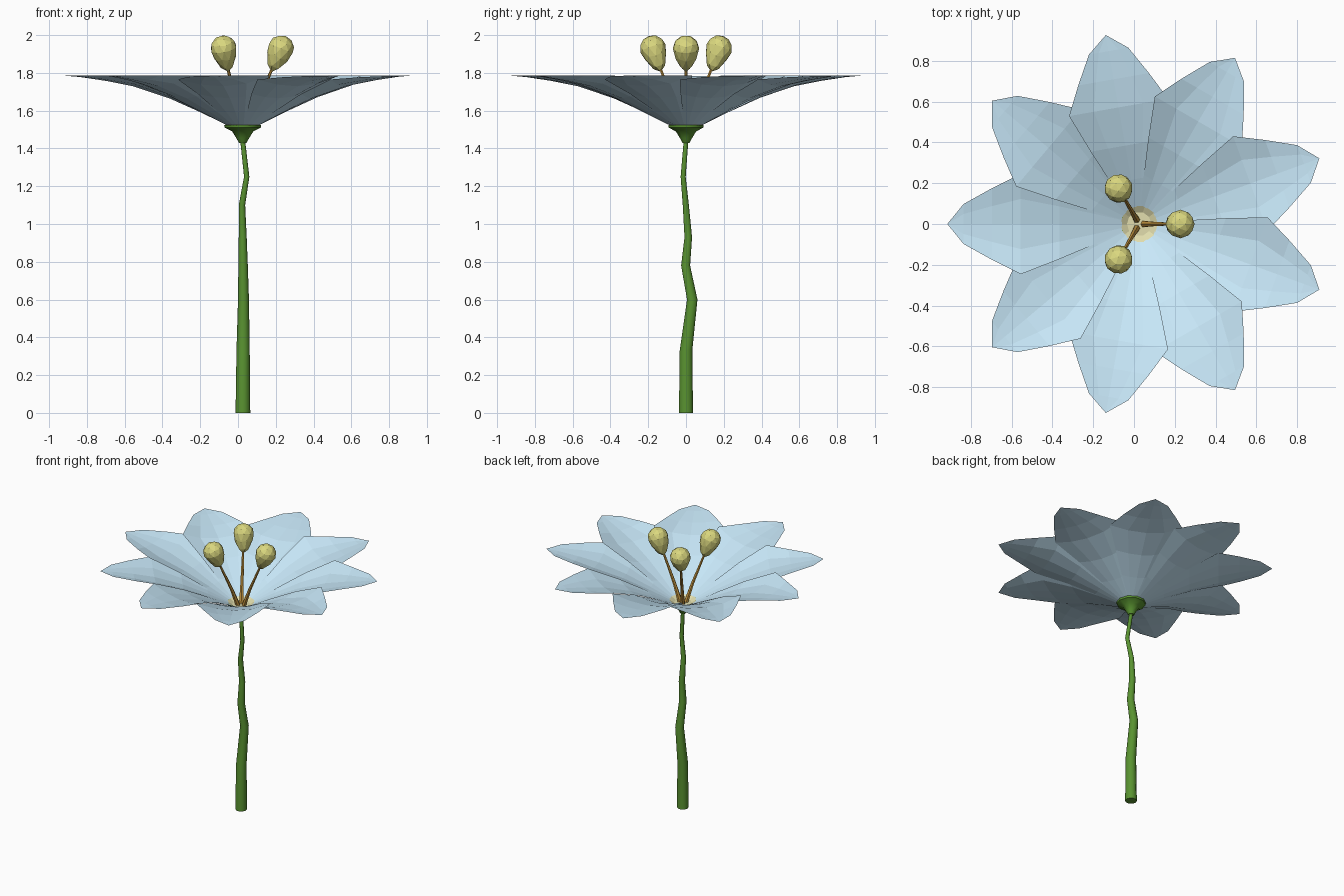
import bpy, bmesh, math
from mathutils import Vector, Matrix

if "Cube" in bpy.data.objects:
    bpy.data.objects.remove(bpy.data.objects["Cube"])

CX = 0.025  # flower axis


def material(name, rgb):
    m = bpy.data.materials.new(name)
    m.diffuse_color = (*rgb, 1)
    m.use_nodes = True
    m.node_tree.nodes["Principled BSDF"].inputs["Base Color"].default_value = m.diffuse_color
    return m


BLUE = material("petal_blue", (0.58, 0.81, 0.95))
GREEN = material("stem_green", (0.10, 0.29, 0.03))
YELLOW = material("anther_yellow", (0.70, 0.68, 0.21))
CREAM = material("centre_cream", (0.76, 0.73, 0.42))
BROWN = material("filament_brown", (0.55, 0.30, 0.05))


def finish(name, bm, mat, smooth=False):
    me = bpy.data.meshes.new(name)
    bm.to_mesh(me)
    bm.free()
    me.materials.append(mat)
    ob = bpy.data.objects.new(name, me)
    bpy.context.collection.objects.link(ob)
    if smooth:
        bpy.ops.object.select_all(action='DESELECT')
        bpy.context.view_layer.objects.active = ob
        ob.select_set(True)
        bpy.ops.object.shade_smooth_by_angle(angle=math.radians(50))
    return ob


def tube(name, rings, sides, mat, smooth=False):
    """Loft horizontal rings (x, y, z, radius) and cap the ends."""
    bm = bmesh.new()
    loops = []
    for x, y, z, r in rings:
        loops.append([bm.verts.new((x + r * math.cos(math.tau * i / sides),
                                    y + r * math.sin(math.tau * i / sides), z))
                      for i in range(sides)])
    for a, b in zip(loops, loops[1:]):
        for i in range(sides):
            j = (i + 1) % sides
            bm.faces.new((a[i], a[j], b[j], b[i]))
    bm.faces.new(loops[0][::-1])
    bm.faces.new(loops[-1])
    return finish(name, bm, mat, smooth)


# Crooked tapering stem
tube("stem", [(.026, 0, 0, .039), (.027, 0, .33, .035), (.029, .033, .60, .029),
              (.027, -.002, .78, .025), (.025, .012, .93, .021), (.021, -.001, 1.10, .017),
              (.046, -.015, 1.25, .014), (.025, 0, 1.44, .013)], 10, GREEN, True)

# Flared cup under the petals, hollowed on top
tube("receptacle", [(CX, 0, 1.43, .020), (CX, 0, 1.455, .034), (CX, 0, 1.49, .056),
                    (CX, 0, 1.51, .096), (CX, 0, 1.523, .098), (CX, 0, 1.522, .090),
                    (CX, 0, 1.495, .050)], 10, GREEN, True)

# Pale shallow bowl in the flower's heart
tube("flower_centre", [(CX, 0, 1.498, .050), (CX, 0, 1.526, .092), (CX, 0, 1.506, .060)],
     10, CREAM)

# Nine overlapping petals, one edge riding over the next petal:
# rows of (distance, half width, mid height, low edge lift, high edge lift)
ROWS = [(.085, .040, 1.524, .002, .003), (.22, .100, 1.590, .010, .016),
        (.39, .172, 1.666, .022, .036), (.58, .246, 1.729, .036, .058),
        (.72, .176, 1.757, .020, .028), (.86, .098, 1.778, .006, .008)]
TIP = (.94, 0, 1.785)
COLS = (-1, -.5, 0, .5, 1)


def petal(name, angle):
    bm = bmesh.new()
    grid = [[bm.verts.new((r, u * w, z + (high if u > 0 else low) * u * u)) for u in COLS]
            for r, w, z, low, high in ROWS]
    for a, b in zip(grid, grid[1:]):
        for i in range(4):
            bm.faces.new((a[i], b[i], b[i + 1], a[i + 1]))
    tip = bm.verts.new(TIP)
    for i in range(4):
        bm.faces.new((grid[-1][i], tip, grid[-1][i + 1]))
    bm.transform(Matrix.Translation((CX, 0, 0)) @ Matrix.Rotation(angle, 4, 'Z'))
    finish(name, bm, BLUE)


for k in range(9):
    petal(f"petal_{k + 1}", math.radians(180 + 40 * k))

# Three stamens leaning outward: thin filament and teardrop anther
for k in range(3):
    a = math.tau * k / 3
    d = Vector((math.cos(a), math.sin(a), 0))
    p = lambda r, z: Vector((CX, 0, z)) + d * r
    tube(f"filament_{k + 1}", [(*p(.022, 1.50), .017), (*p(.07, 1.63), .012),
                               (*p(.155, 1.82), .008)], 6, BROWN)
    bm = bmesh.new()
    bmesh.ops.create_icosphere(bm, subdivisions=2, radius=.07)
    for v in bm.verts:
        t = max(0, -v.co.z / .07)
        v.co.z *= 1 + .9 * t
        v.co.x *= 1 - .08 * t
        v.co.y *= 1 - .08 * t
    axis = (p(.20, 1.93) - p(.145, 1.79)).normalized()
    bm.transform(Matrix.Translation(p(.202, 1.93)) @
                 Vector((0, 0, 1)).rotation_difference(axis).to_matrix().to_4x4())
    finish(f"anther_{k + 1}", bm, YELLOW)
